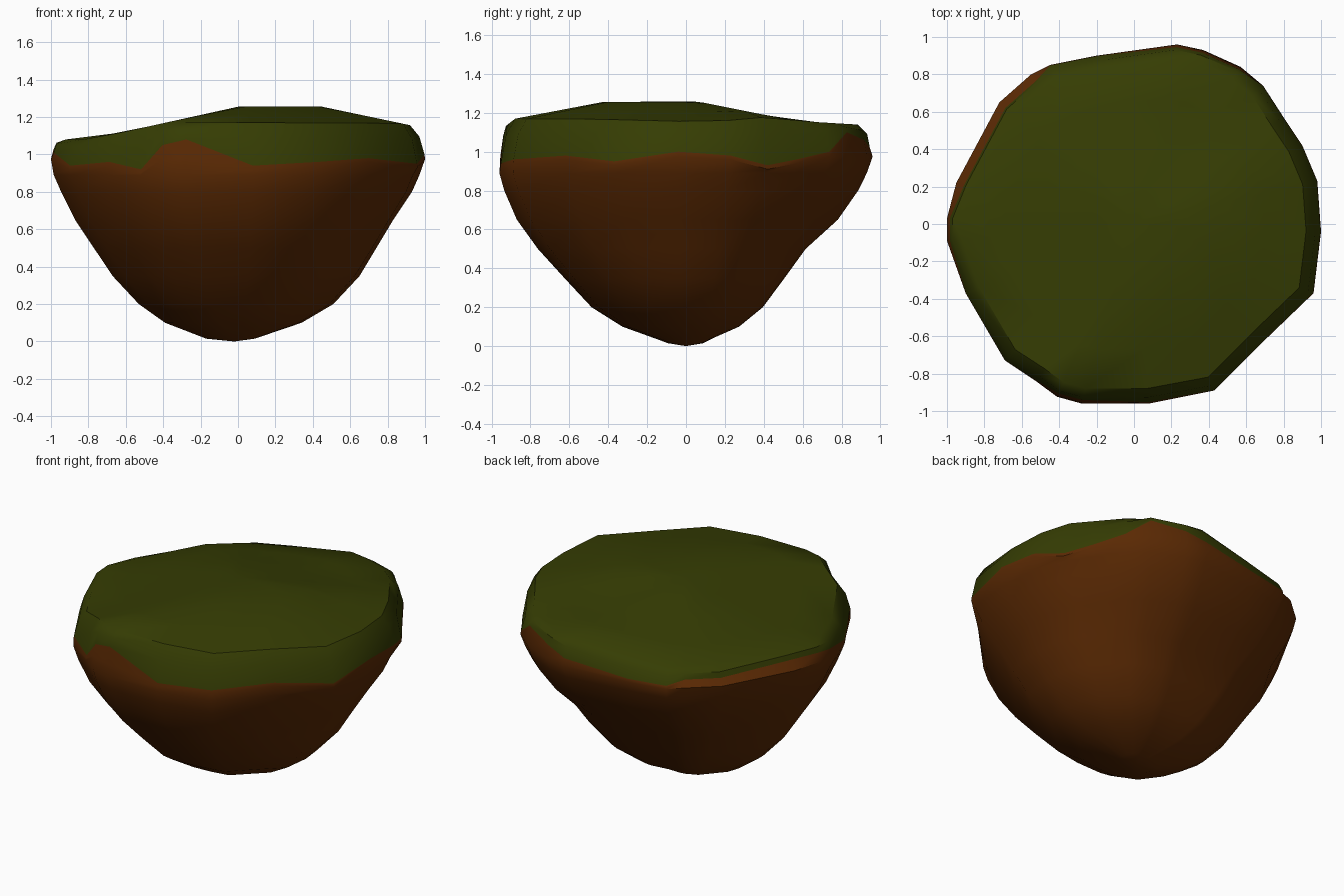
import bpy, bmesh, math

if "Cube" in bpy.data.objects:
    bpy.data.objects.remove(bpy.data.objects["Cube"])

# Rim outline seen from above, with the height of the grass/rock border
RIM = [(1.0, -.04, 1.0), (.98, .23, .98), (.9, .42, .93), (.8, .57, .96), (.69, .74, 1.0),
       (.57, .84, 1.10), (.37, .93, 1.06), (.23, .96, 1.02), (-.2, .9, .98), (-.45, .85, .98),
       (-.55, .8, 1.01), (-.72, .65, 1.01), (-.95, .22, 1.03), (-1, .03, 1.03), (-1, -.09, 1.01),
       (-.9, -.37, .94), (-.69, -.73, .96), (-.52, -.84, .92), (-.41, -.92, 1.05), (-.28, -.955, 1.08),
       (.08, -.955, .94), (.43, -.89, .96), (.7, -.62, .98), (.96, -.37, .95)]

# Rock profile: height, then radius toward right, back, left, front
PROFILE = [(.015, .09, .08, .17, .08), (.10, .34, .27, .39, .32), (.2, .51, .39, .53, .48),
           (.35, .65, .5, .67, .62), (.5, .74, .61, .77, .76), (.65, .83, .78, .87, .87),
           (.8, .93, .885, .945, .935), (.89, .97, .93, .985, .96)]


def top_height(x, y):
    """Gently faceted grass surface: the lowest of several sloping planes."""
    back = max(1.25 - .2 * (y - .1), 1.16 - .06 * (y - .54))
    back_left = 1.25 - .23 * (.8 * y - .6 * x - .1)
    front_right = 1.255 - .2 * (.7 * x - .7 * y - .42)
    left = max(1.255 + .22 * x, 1.08)
    return min(1.257, left, 1.255 - .21 * (x - .45), back, 1.255 + .19 * (y + .43),
               back_left, front_right)


def rock_ring(level):
    z, right, back, left, front = level
    ring = []
    for x, y, border in RIM:
        c2 = math.cos(math.atan2(y, x)) ** 2
        side = right if x > 0 else left
        depth = back / .96 if y > 0 else front / .955
        f = side * c2 + depth * (1 - c2)
        if x < 0 and y < 0:  # fuller front left
            f *= 1 + .12 * c2 * (1 - c2) * (1 - z) / .9
        ring.append((x * f, y * f, z))
    return ring


def lip_ring():
    """Widest edge of the rock, just under the border."""
    return [(x, y, min(z - .02, .975)) for x, y, z in RIM]


def border_ring():
    ring = []
    for x, y, z in RIM:
        f = .955 if x < -.5 and y > .1 else (.985 if z > 1.0 else .997)
        ring.append((x * f, y * f, z))
    return ring


def grass_ring(f, lift=1.0):
    ring = []
    for x, y, border in RIM:
        g = f - .025 if x < -.5 and y > .1 and f > .9 else f
        top = top_height(x * g, y * g)
        if f > .9:
            top = max(top, border + .02)
        ring.append((x * g, y * g, border + (top - border) * lift))
    return ring


def loft(name, rings, tip, tip_first, mat):
    """Skin a stack of rings and close one end with a centre point."""
    bm = bmesh.new()
    loops = [[bm.verts.new(p) for p in r] for r in rings]
    n = len(RIM)
    for lo, hi in zip(loops, loops[1:]):
        for i in range(n):
            j = (i + 1) % n
            bm.faces.new((lo[i], lo[j], hi[j], hi[i]))
    end = loops[0] if tip_first else loops[-1]
    t = bm.verts.new(tip)
    for i in range(n):
        j = (i + 1) % n
        bm.faces.new((end[j], end[i], t) if tip_first else (end[i], end[j], t))
    me = bpy.data.meshes.new(name)
    bm.to_mesh(me)
    bm.free()
    me.materials.append(mat)
    ob = bpy.data.objects.new(name, me)
    bpy.context.collection.objects.link(ob)
    bpy.ops.object.select_all(action='DESELECT')
    ob.select_set(True)
    bpy.context.view_layer.objects.active = ob
    bpy.ops.object.shade_smooth_by_angle(angle=math.radians(38))


def material(name, rgb):
    m = bpy.data.materials.new(name)
    m.diffuse_color = (*rgb, 1)
    m.use_nodes = True
    m.node_tree.nodes["Principled BSDF"].inputs["Base Color"].default_value = m.diffuse_color
    return m


grass = material("grass_green", (.036, .046, .001))
earth = material("earth_brown", (.102, .022, .001))

# Rocky underside
loft("rock_underside", [rock_ring(l) for l in PROFILE] + [lip_ring(), border_ring()],
     (-.02, 0, 0), True, earth)

# Grass cap: ragged border, rounded shoulder, sloping top
loft("grass_cap", [border_ring(), grass_ring(.97, .65), grass_ring(.92), grass_ring(.7),
                   grass_ring(.45), grass_ring(.22)],
     (0, 0, top_height(0, 0)), False, grass)
